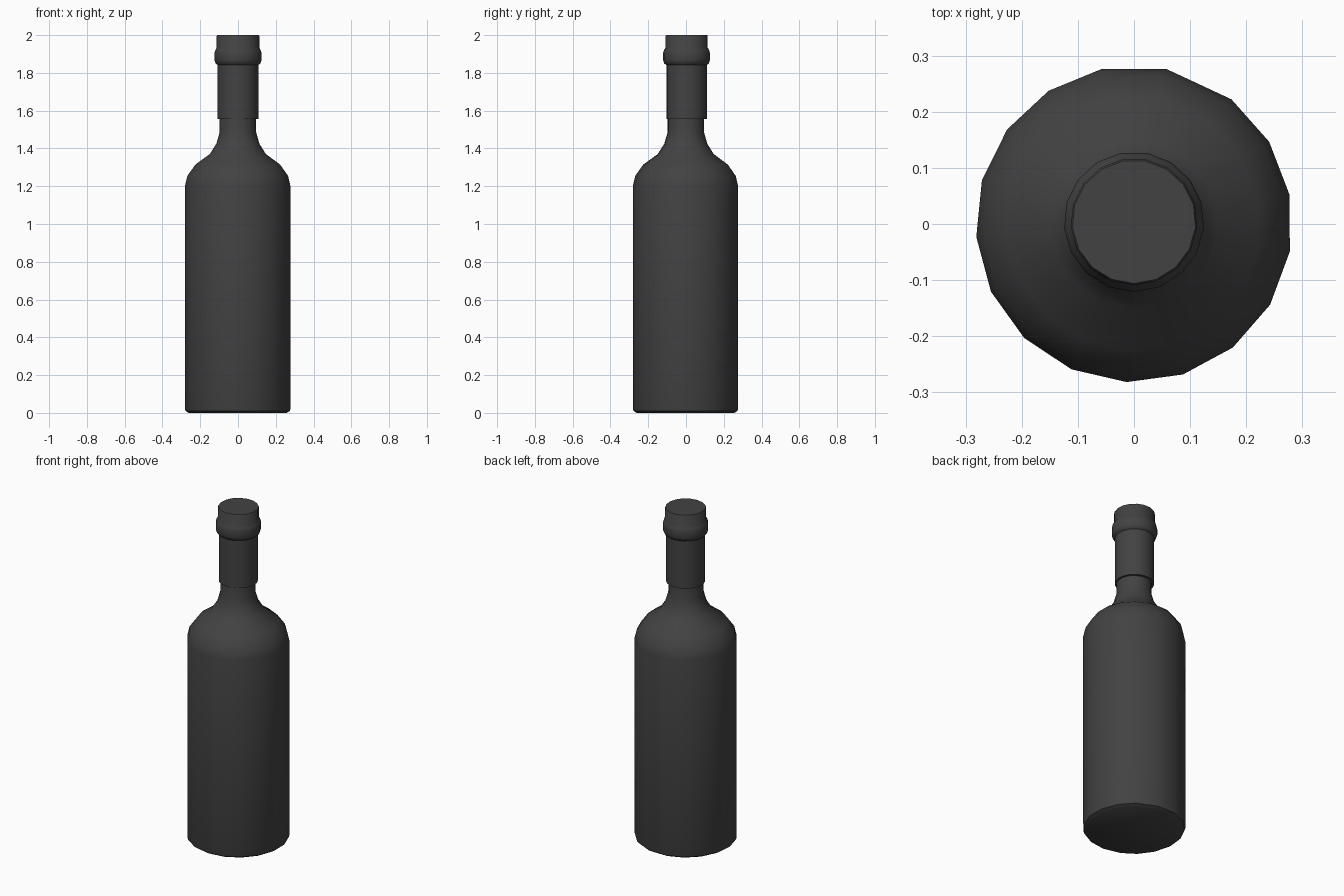
import bpy, bmesh
from math import sin, cos, radians, pi

cube = bpy.data.objects.get("Cube")
if cube:
    bpy.data.objects.remove(cube, do_unlink=True)

SIDES = 17


def material(name, colour):
    mat = bpy.data.materials.new(name)
    mat.use_nodes = True
    mat.diffuse_color = colour
    mat.node_tree.nodes["Principled BSDF"].inputs["Base Color"].default_value = colour
    return mat


def lathe(name, profile, angles, mat, y=0.0):
    """Spin (radius, height) points around z through the given angles, capping both ends."""
    bm = bmesh.new()
    rings = [[bm.verts.new((r * cos(a), y + r * sin(a), z)) for a in angles]
             for r, z in profile]
    n = len(angles)
    for low, high in zip(rings, rings[1:]):
        for i in range(n):
            j = (i + 1) % n
            bm.faces.new((low[i], low[j], high[j], high[i]))
    bm.faces.new(rings[0][::-1])
    bm.faces.new(rings[-1])
    mesh = bpy.data.meshes.new(name)
    bm.to_mesh(mesh)
    bm.free()
    mesh.materials.append(mat)
    obj = bpy.data.objects.new(name, mesh)
    bpy.context.collection.objects.link(obj)
    bpy.ops.object.select_all(action='DESELECT')
    obj.select_set(True)
    bpy.context.view_layer.objects.active = obj
    bpy.ops.object.shade_smooth_by_angle(angle=radians(40))
    return obj


charcoal = material("charcoal", (0.055, 0.055, 0.055, 1))

# Bottle: the sides at the back are slightly wider than the rest
bottle_angles = [radians(78)] + [radians(102 + 310 * i / (SIDES - 2)) for i in range(SIDES - 1)]
lathe("bottle", [(0.268, 0.004), (0.278, 0.01), (0.282, 0.022), (0.282, 1.2),
                 (0.269, 1.255), (0.226, 1.315), (0.15, 1.37), (0.115, 1.425),
                 (0.097, 1.487), (0.097, 1.6)], bottle_angles, charcoal)

# Foil sleeve with a raised collar and flat cap
cap_angles = [pi / 2 + 2 * pi * (i + 0.5) / SIDES for i in range(SIDES)]
lathe("neck_sleeve", [(0.108, 1.555), (0.108, 1.842), (0.119, 1.85), (0.125, 1.868),
                      (0.125, 1.905), (0.12, 1.922), (0.113, 1.932), (0.113, 1.995),
                      (0.11, 2.0)], cap_angles, charcoal, y=0.004)

# Thin disc closing the base
lathe("base", [(0.262, 0.0), (0.268, 0.004)], bottle_angles, charcoal)
